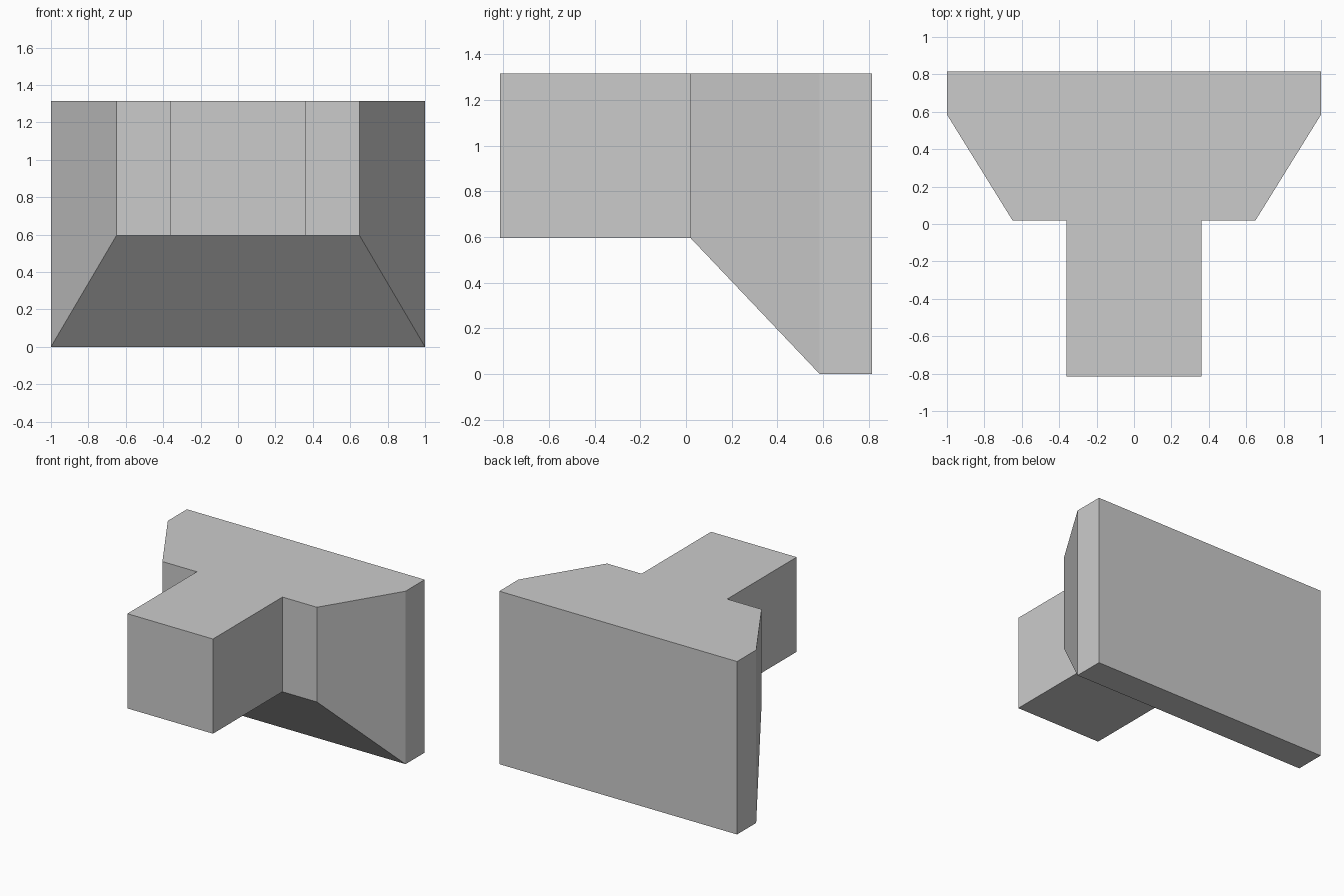
import bpy, bmesh

if "Cube" in bpy.data.objects:
    bpy.data.objects.remove(bpy.data.objects["Cube"])

TOP = 1.315


def loft(name, sections):
    """Join rectangular sections (y, half width, bottom z), front to back, all flush at TOP."""
    bm = bmesh.new()
    rings = [[bm.verts.new((x, y, z)) for x, z in ((-w, b), (w, b), (w, TOP), (-w, TOP))]
             for y, w, b in sections]
    bm.faces.new(rings[0])
    bm.faces.new(rings[-1][::-1])
    for r, s in zip(rings, rings[1:]):
        for i in range(4):
            j = (i + 1) % 4
            bm.faces.new((r[i], s[i], s[j], r[j]))
    # Merge the coplanar strips on the flat top
    bmesh.ops.recalc_face_normals(bm, faces=bm.faces)
    bmesh.ops.dissolve_limit(bm, angle_limit=0.01, verts=bm.verts, edges=bm.edges)
    mesh = bpy.data.meshes.new(name)
    bm.to_mesh(mesh)
    bm.free()
    obj = bpy.data.objects.new(name, mesh)
    bpy.context.collection.objects.link(obj)
    return obj


# Flared head: small front face, tapering out to a wide back slab
loft("flared_head", [(0.02, 0.65, 0.595), (0.585, 1.0, 0.0), (0.815, 1.0, 0.0)])

# Square block projecting forward from the head
loft("front_block", [(-0.815, 0.36, 0.595), (0.02, 0.36, 0.595)])
